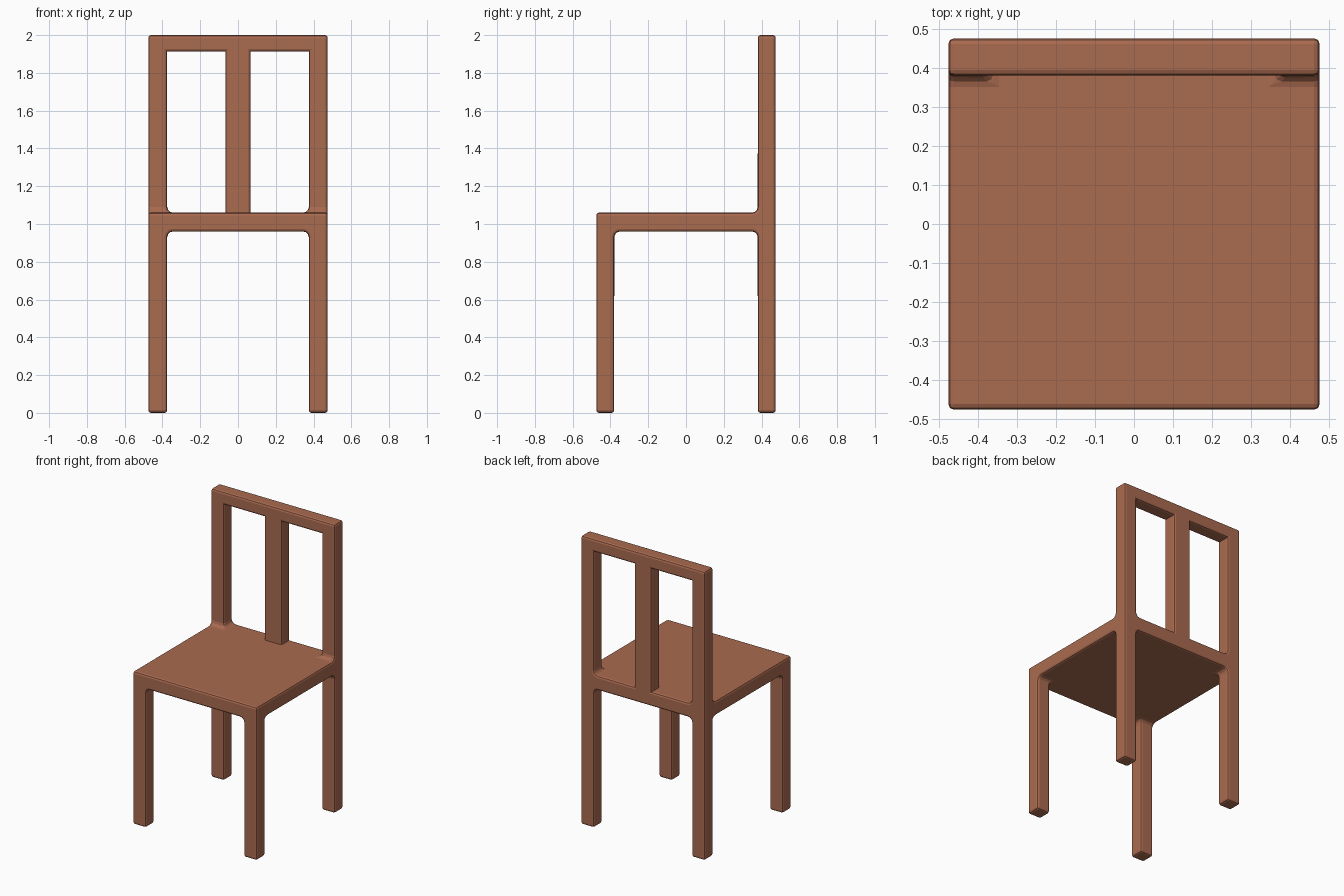
import bpy, bmesh, math

if "Cube" in bpy.data.objects:
    bpy.data.objects.remove(bpy.data.objects["Cube"])

# One terracotta brown for the whole chair
mat = bpy.data.materials.new("terracotta brown")
mat.diffuse_color = (0.40, 0.145, 0.08, 1)
mat.use_nodes = True
mat.node_tree.nodes["Principled BSDF"].inputs["Base Color"].default_value = mat.diffuse_color

# Grid lines: the chair is one welded solid made from filled grid cells
XS = [-0.475, -0.375, -0.067, 0.067, 0.375, 0.475]
YS = [-0.475, -0.38, 0.38, 0.475]
ZS = [0.0, 0.96, 1.06, 1.912, 2.0]


def filled(i, j, k):
    if not (0 <= i < 5 and 0 <= j < 3 and 0 <= k < 4):
        return False
    if k == 0:                      # four legs
        return i in (0, 4) and j in (0, 2)
    if k == 1:                      # seat slab
        return True
    if k == 2:                      # two back posts and the middle slat
        return j == 2 and i in (0, 2, 4)
    return j == 2                   # top rail


bm = bmesh.new()
verts = {}


def vert(c):
    if c not in verts:
        verts[c] = bm.verts.new((XS[c[0]], YS[c[1]], ZS[c[2]]))
    return verts[c]


# Skin: a quad wherever a filled cell borders an empty one
for i in range(5):
    for j in range(3):
        for k in range(4):
            if not filled(i, j, k):
                continue
            for ax in range(3):
                for s in (0, 1):
                    n = [i, j, k]
                    n[ax] += 2 * s - 1
                    if filled(*n):
                        continue
                    u, v = (ax + 1) % 3, (ax + 2) % 3
                    quad = []
                    for du, dv in ((0, 0), (1, 0), (1, 1), (0, 1)):
                        c = [i, j, k]
                        c[ax] += s
                        c[u] += du
                        c[v] += dv
                        quad.append(vert(tuple(c)))
                    bm.faces.new(quad if s else quad[::-1])
bmesh.ops.recalc_face_normals(bm, faces=bm.faces[:])


def sharp(e, sign):
    return len(e.link_faces) == 2 and e.calc_face_angle_signed() * sign > math.radians(50)


def bevel(edges, width, segments):
    bmesh.ops.bevel(bm, geom=edges, offset=width, offset_type='OFFSET',
                    segments=segments, profile=0.5, affect='EDGES', clamp_overlap=True)


# Fillets where legs and posts meet the seat (not at the slat or top rail)
bevel([e for e in bm.edges if sharp(e, -1)
       and all(v.co.z < 1.1 and abs(v.co.x) > 0.3 for v in e.verts)], 0.03, 3)
# Softened outer edges
bm.normal_update()
bevel([e for e in bm.edges if sharp(e, 1)], 0.014, 2)
bm.normal_update()

me = bpy.data.meshes.new("chair_frame")
bm.to_mesh(me)
bm.free()
me.materials.append(mat)
chair = bpy.data.objects.new("chair_frame", me)
bpy.context.collection.objects.link(chair)
